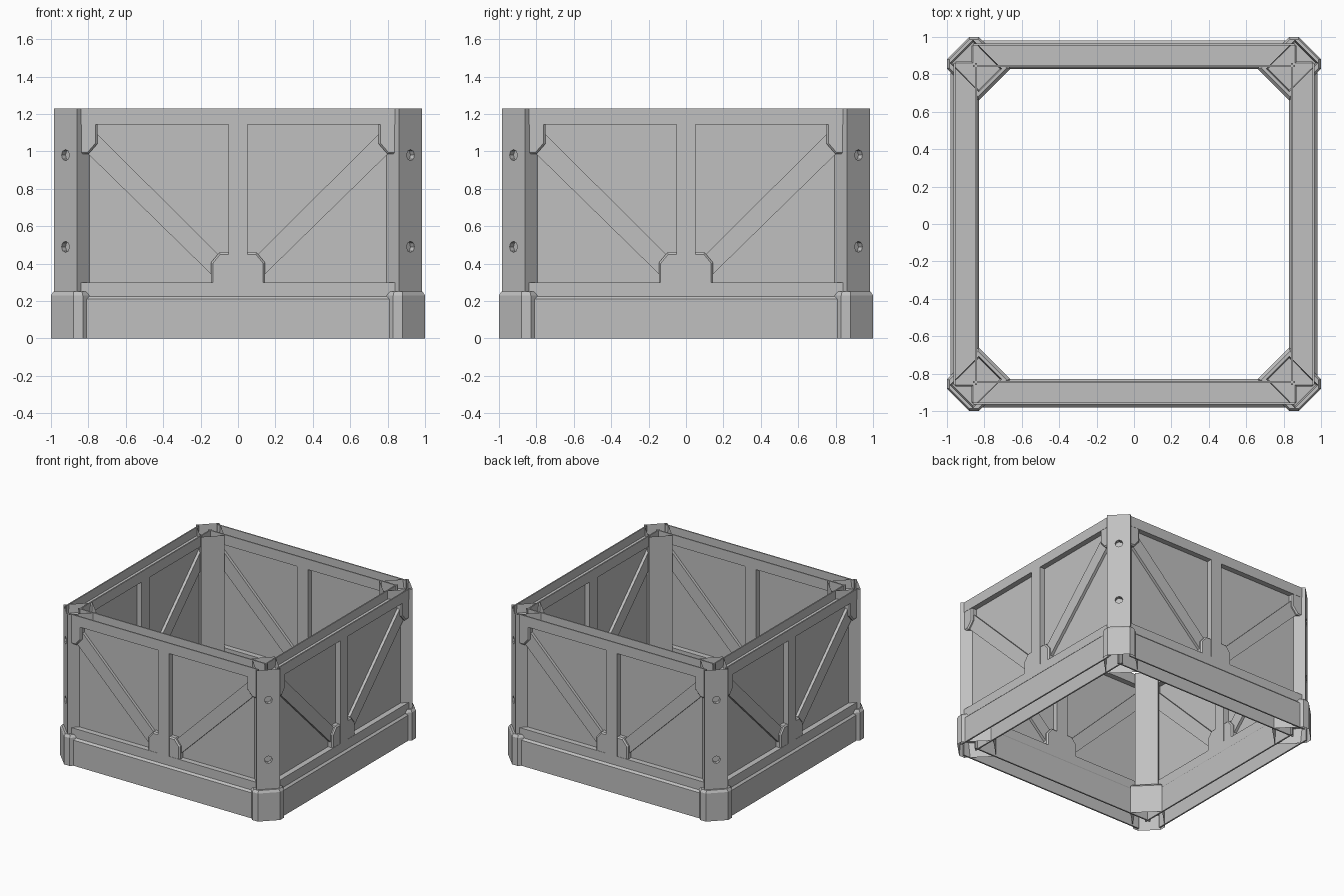
import bpy, bmesh
from math import radians
from mathutils import Matrix, Vector

cube = bpy.data.objects.get("Cube")
if cube:
    bpy.data.objects.remove(cube, do_unlink=True)

grey = bpy.data.materials.new("plain grey")
grey.use_nodes = True
COLOUR = (0.53, 0.53, 0.53, 1)
grey.diffuse_color = COLOUR
grey.node_tree.nodes["Principled BSDF"].inputs["Base Color"].default_value = COLOUR


def finish(name, bm, turn):
    """Turn the mesh about the centre and link it as an object."""
    bmesh.ops.transform(bm, matrix=Matrix.Rotation(radians(90 * turn), 4, "Z"), verts=bm.verts)
    bmesh.ops.recalc_face_normals(bm, faces=bm.faces)
    mesh = bpy.data.meshes.new(name)
    bm.to_mesh(mesh)
    bm.free()
    mesh.materials.append(grey)
    obj = bpy.data.objects.new(name, mesh)
    bpy.context.collection.objects.link(obj)
    return obj


def loft(rings):
    """Closed solid through matching rings of points."""
    bm = bmesh.new()
    loops = [[bm.verts.new(p) for p in ring] for ring in rings]
    for lower, upper in zip(loops, loops[1:]):
        for i in range(len(lower)):
            j = (i + 1) % len(lower)
            bm.faces.new((lower[i], lower[j], upper[j], upper[i]))
    bm.faces.new(loops[0])
    bm.faces.new(loops[-1])
    return bm


def plate(name, outline, back, front, turn):
    """Outline in x and z, extruded through the wall depth."""
    return finish(name, loft([[(x, -d, z) for x, z in outline] for d in (back, front)]), turn)


def box(name, x0, x1, z0, z1, back, front, turn):
    return plate(name, [(x0, z0), (x1, z0), (x1, z1), (x0, z1)], back, front, turn)


def rail(name, profile, half, turn):
    """Profile in depth and z, swept along the wall."""
    return finish(name, loft([[(x, -d, z) for d, z in profile] for x in (-half, half)]), turn)


def bevel(obj, width):
    mod = obj.modifiers.new("edge bevel", "BEVEL")
    mod.width = width
    mod.segments = 1
    mod.limit_method = "ANGLE"
    mod.angle_limit = radians(60)


def hollow(bm, up, depth):
    """Sink a pocket into the top or bottom face."""
    bm.normal_update()
    bmesh.ops.recalc_face_normals(bm, faces=bm.faces)
    cap = max(bm.faces, key=lambda f: f.calc_center_median().z * up)
    bmesh.ops.inset_region(bm, faces=[cap], thickness=0.012)
    for v in cap.verts:
        v.co.z -= up * depth


# Open channel profiles of the rails
TOP_RAIL = [(0.965, 1.145), (0.965, 1.23), (0.955, 1.23), (0.955, 1.16),
            (0.85, 1.16), (0.85, 1.23), (0.84, 1.23), (0.84, 1.145)]
BASE_RAIL = [(0.98, 0), (0.98, 0.21), (0.965, 0.225), (0.965, 0.3), (0.84, 0.3),
             (0.84, 0.225), (0.83, 0.21), (0.83, 0), (0.842, 0), (0.842, 0.2),
             (0.968, 0.2), (0.968, 0)]

FOOT_GUSSET = [(-0.145, 0.28), (0.145, 0.28), (0.145, 0.405), (0.1, 0.46),
               (-0.1, 0.46), (-0.145, 0.405)]
TOP_GUSSET = [(0.87, 1.155), (0.752, 1.155), (0.752, 1.04), (0.8, 0.985), (0.87, 0.985)]
BRACE = [(0.06, 0.405), (0.12, 0.32), (0.83, 1.015), (0.755, 1.095)]

# Half outlines of the corner pieces, mirrored across the diagonal
POST_HALF = [(0.86, 0.985), (0.805, 0.93), (0.705, 0.83)]
FOOT_HALF = [(0.88, 1.0), (0.83, 1.0), (0.805, 0.975), (0.66, 0.83)]


def diagonal(half):
    return half + [(y, x) for x, y in reversed(half)]


def scaled(outline, factor, z):
    return [(0.87 + (x - 0.87) * factor, 0.87 + (y - 0.87) * factor, z) for x, y in outline]


def wall(turn):
    rail("base_rail", BASE_RAIL, 0.86, turn)
    rail("top_rail", TOP_RAIL, 0.86, turn)
    box("wall_panel", -0.84, 0.84, 0.29, 1.15, 0.885, 0.92, turn)
    box("centre_stud", -0.05, 0.05, 0.3, 1.145, 0.84, 0.965, turn)
    bevel(plate("foot_gusset", FOOT_GUSSET, 0.842, 0.963, turn), 0.01)
    for side in (-1, 1):
        flip = lambda pts: [(x * side, z) for x, z in pts]
        plate("diagonal_brace", flip(BRACE), 0.862, 0.943, turn)
        bevel(plate("top_gusset", flip(TOP_GUSSET), 0.842, 0.963, turn), 0.01)


def corner(turn):
    # Chamfered foot block
    foot = diagonal(FOOT_HALF)
    bm = loft([scaled(foot, 1, 0), scaled(foot, 1, 0.23), scaled(foot, 0.9, 0.25)])
    hollow(bm, -1, 0.12)
    finish("corner_foot", bm, turn)

    # Post with a hollow top
    post = diagonal(POST_HALF)
    bm = loft([scaled(post, 1, 0.2), scaled(post, 1, 1.23)])
    hollow(bm, 1, 0.13)
    body = finish("corner_post", bm, turn)

    # Bolt holes on the outer face
    bm = bmesh.new()
    tilt = Vector((1, 1, 0)).to_track_quat("Z", "Y").to_matrix().to_4x4()
    for z in (0.49, 0.98):
        bmesh.ops.create_cone(bm, cap_ends=True, segments=8, radius1=0.03, radius2=0.03,
                              depth=0.06, matrix=Matrix.Translation((0.9225, 0.9225, z)) @ tilt)
    cutter = finish("bolt_cutter", bm, turn)
    cutter.hide_render = True
    cut = body.modifiers.new("bolt holes", "BOOLEAN")
    cut.operation = "DIFFERENCE"
    cut.solver = "EXACT"
    cut.object = cutter
    bpy.context.view_layer.update()
    graph = bpy.context.evaluated_depsgraph_get()
    mesh = bpy.data.meshes.new_from_object(body.evaluated_get(graph))
    body.modifiers.clear()
    body.data = mesh
    bpy.data.objects.remove(cutter, do_unlink=True)


for quarter in range(4):
    wall(quarter)
    corner(quarter)
